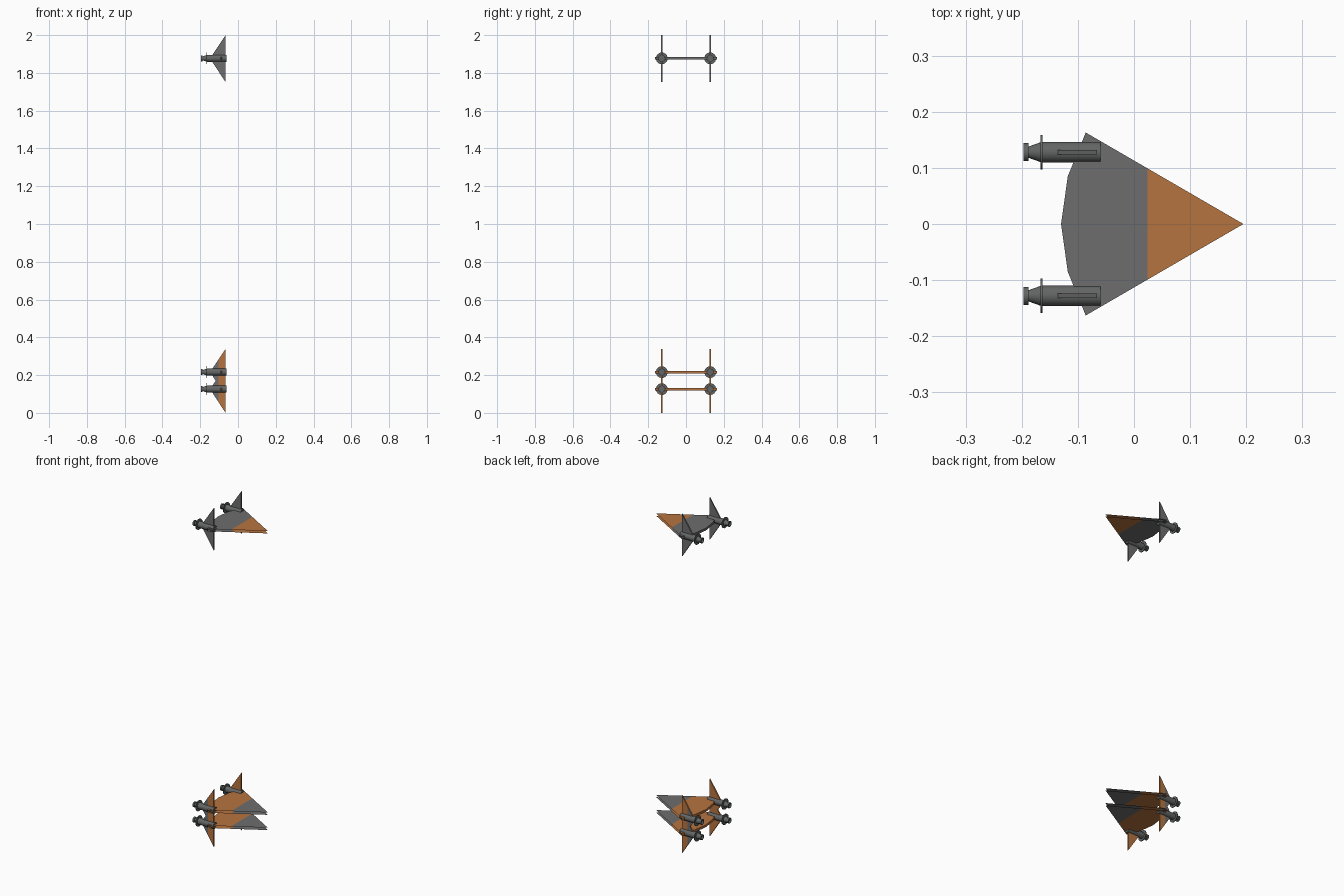
import bpy, bmesh, math
from mathutils import Vector

if "Cube" in bpy.data.objects:
    bpy.data.objects.remove(bpy.data.objects["Cube"])

def material(name, rgb):
    m = bpy.data.materials.new(name)
    m.diffuse_color = (*rgb, 1)
    m.use_nodes = True
    m.node_tree.nodes["Principled BSDF"].inputs["Base Color"].default_value = m.diffuse_color
    return m

GREY = material("hull grey", (0.155, 0.155, 0.155))
ORANGE = material("hull orange", (0.47, 0.175, 0.052))
DARK = material("engine grey", (0.125, 0.13, 0.13))

def finish(bm, name, mats, smooth=False):
    me = bpy.data.meshes.new(name)
    bm.to_mesh(me)
    bm.free()
    for m in mats:
        me.materials.append(m)
    ob = bpy.data.objects.new(name, me)
    bpy.context.collection.objects.link(ob)
    if smooth:
        bpy.ops.object.select_all(action='DESELECT')
        ob.select_set(True)
        bpy.context.view_layer.objects.active = ob
        bpy.ops.object.shade_smooth_by_angle(angle=math.radians(30))
    return ob

def split_x(bm, x):
    bmesh.ops.bisect_plane(bm, geom=bm.verts[:] + bm.edges[:] + bm.faces[:],
                           plane_co=(x, 0, 0), plane_no=(1, 0, 0))

def wing(name, z, body, nose):
    # two thin skins joined by a trailing wall; the leading edges stay open
    half = 0.007
    rear = [(-0.086, 0.163), (-0.118, 0.085), (-0.130, 0.0),
            (-0.118, -0.085), (-0.086, -0.163)]
    bm = bmesh.new()
    top = [bm.verts.new((x, y, z + half)) for x, y in rear]
    low = [bm.verts.new((x, y, z - half)) for x, y in rear]
    bm.faces.new(top + [bm.verts.new((0.195, 0, z + half))])
    bm.faces.new(low[::-1] + [bm.verts.new((0.195, 0, z - half))])
    for i in range(4):
        bm.faces.new((top[i + 1], top[i], low[i], low[i + 1]))
    split_x(bm, 0.024)
    for f in bm.faces:
        f.material_index = int(f.calc_center_median().x > 0.024)
    finish(bm, name, [body, nose])

def fin(name, side, z, body, accent):
    # triangular upright plate, pointed towards the nozzle
    bm = bmesh.new()
    pts = [(-0.148, z), (-0.066, z - 0.126), (-0.066, z + 0.123)]
    y0 = side * 0.128
    vs = [bm.verts.new((x, y0 - 0.004, zz)) for x, zz in pts]
    f = bm.faces.new(vs)
    r = bmesh.ops.extrude_face_region(bm, geom=[f])
    bmesh.ops.translate(bm, vec=(0, 0.008, 0),
                        verts=[g for g in r["geom"] if isinstance(g, bmesh.types.BMVert)])
    split_x(bm, -0.102)
    bmesh.ops.recalc_face_normals(bm, faces=bm.faces)
    for f in bm.faces:   # outer face carries the accent near the point
        outer = f.normal.y * side > 0.5
        f.material_index = int(outer and f.calc_center_median().x < -0.102)
    finish(bm, name, [body, accent])

def engine(name, side, z):
    # lathed body, flange ring, tapered neck and hollow nozzle
    prof = [(-0.060, 0), (-0.060, 0.0185), (-0.163, 0.0185), (-0.163, 0.031),
            (-0.167, 0.031), (-0.167, 0.0175), (-0.188, 0.010), (-0.188, 0.016),
            (-0.197, 0.016), (-0.197, 0.012), (-0.189, 0.008), (-0.189, 0)]
    bm = bmesh.new()
    c = Vector((0, side * 0.128, z))
    vs = [bm.verts.new(c + Vector((x, 0, r))) for x, r in prof]
    es = [bm.edges.new(p) for p in zip(vs, vs[1:])]
    bmesh.ops.spin(bm, geom=vs + es, cent=c, axis=(1, 0, 0),
                   angle=math.tau, steps=24, use_duplicate=False)
    bmesh.ops.remove_doubles(bm, verts=bm.verts, dist=1e-5)
    bmesh.ops.recalc_face_normals(bm, faces=bm.faces)
    finish(bm, name, [DARK], smooth=True)

# three identical craft: one high in grey, two low in orange
for tag, z, body, nose in (("upper", 1.877, GREY, ORANGE),
                           ("middle", 0.216, ORANGE, GREY),
                           ("lower", 0.126, ORANGE, GREY)):
    wing(tag + "_wing", z, body, nose)
    for side, word in ((-1, "right"), (1, "left")):
        fin(f"{tag}_{word}_fin", side, z, body, GREY)
        engine(f"{tag}_{word}_engine", side, z)
